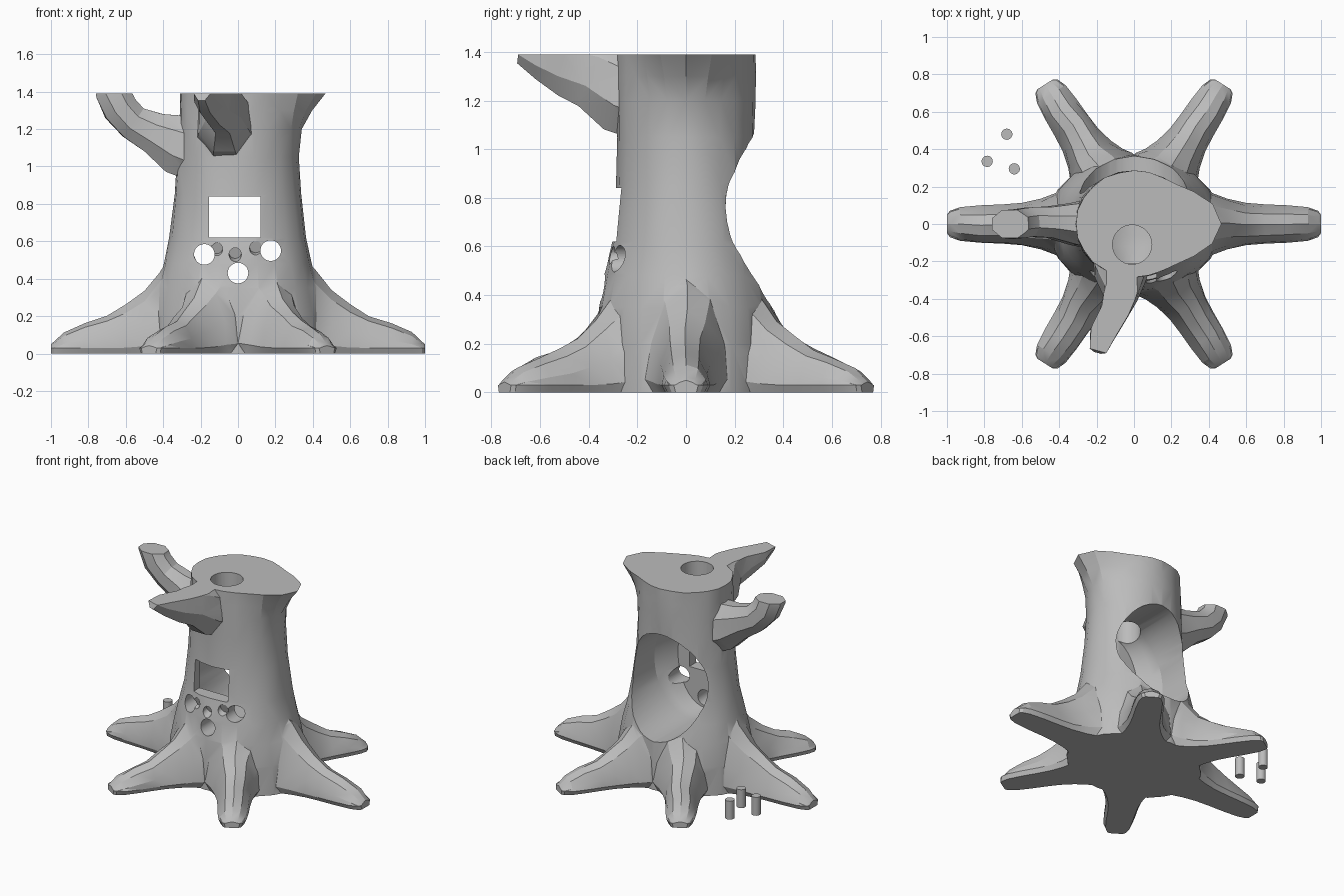
import bpy, bmesh, random
from math import sin, cos, pi, radians
from mathutils import Vector, Matrix

cube = bpy.data.objects.get("Cube")
if cube:
    bpy.data.objects.remove(cube)
random.seed(4)

grey = bpy.data.materials.new("plain_grey")
grey.use_nodes = True
COLOUR = (0.5, 0.5, 0.5, 1)
grey.diffuse_color = COLOUR
grey.node_tree.nodes["Principled BSDF"].inputs["Base Color"].default_value = COLOUR


def loft(name, rings):
    """Closed skin over a list of equally long point rings."""
    bm = bmesh.new()
    loops = [[bm.verts.new(p) for p in ring] for ring in rings]
    n = len(loops[0])
    for a, b in zip(loops, loops[1:]):
        for i in range(n):
            j = (i + 1) % n
            bm.faces.new((a[i], a[j], b[j], b[i]))
    bm.faces.new(loops[0])
    bm.faces.new(loops[-1])
    bmesh.ops.triangulate(bm, faces=bm.faces[:])
    bmesh.ops.recalc_face_normals(bm, faces=bm.faces[:])
    mesh = bpy.data.meshes.new(name)
    bm.to_mesh(mesh)
    bm.free()
    mesh.materials.append(grey)
    obj = bpy.data.objects.new(name, mesh)
    bpy.context.collection.objects.link(obj)
    return obj


def oval(centre, u, v, n, turn=0.0):
    """Ring of points around a centre, spanned by two half axes."""
    return [Vector(centre) + u * cos(2 * pi * i / n + turn) + v * sin(2 * pi * i / n + turn)
            for i in range(n)]


def rod(name, start, end, rx, ry=None, n=32, turn=0.0):
    """Elliptical prism between two points; rx lies along the x axis."""
    d = (Vector(end) - Vector(start)).normalized()
    side = Vector((1, 0, 0))
    up = side.cross(d) * (ry or rx)
    return loft(name, [oval(c, side * rx, up, n, turn) for c in (start, end)])


def combine(target, tool, operation):
    """Boolean the tool into the target, then drop the tool."""
    mod = target.modifiers.new("combine", "BOOLEAN")
    mod.operation, mod.solver, mod.object = operation, "EXACT", tool
    bpy.context.view_layer.objects.active = target
    bpy.ops.object.modifier_apply(modifier=mod.name)
    bpy.data.objects.remove(tool)


# Trunk: stacked ovals (height, half width, half depth, bulge to the side at the top)
SIDES = 24
rings = []
for z, rx, ry, bulge in [(0, .47, .37, 0), (.2, .46, .37, 0), (.35, .432, .36, 0),
                         (.48, .397, .337, 0), (.62, .367, .305, 0), (.85, .34, .285, 0),
                         (1.05, .325, .28, 0), (1.2, .318, .285, .02), (1.3, .312, .285, .085),
                         (1.39, .31, .285, .16), (1.46, .31, .285, .2)]:
    ring = []
    for i in range(SIDES):
        a = 2 * pi * i / SIDES
        k = 1 + random.uniform(-.01, .01)
        grow = bulge * max(0, cos(a)) ** 7
        ring.append((cos(a) * (rx * k + grow), sin(a) * (ry * k + grow), z))
    rings.append(ring)
stump = loft("stump", rings)

# Roots: domed sections (distance, half width, height) running outwards, undersides bevelled
ROOT = [(.12, .2, .62), (.3, .215, .58), (.37, .195, .52), (.42, .165, .45), (.5, .135, .345),
        (.6, .113, .265), (.7, .105, .205), (.82, .1, .165), (.93, .09, .115),
        (.985, .07, .065), (1, .05, .05)]
DOME = [(-.85, 0), (-1, .12), (-.9, .45), (-.55, .85), (0, 1),
        (.55, .85), (.9, .45), (1, .12), (.85, 0)]
for angle, reach, wide, tall in [(0, 1, 1, 1), (180, 1, 1, 1)] + [
        (a, .885, 1, .88) for a in (57.5, 122.5, 237.5, 302.5)]:
    spin = Matrix.Rotation(radians(angle), 3, "Z")
    rings = []
    for d, w, h in ROOT:
        shift = random.uniform(-.01, .01) if d < .9 else 0
        rings.append([spin @ Vector((d * reach, u * w * wide + shift * (v > .3),
                                     v and max(.03, v * tall * h * random.uniform(.95, 1))))
                      for u, v in DOME])
    combine(stump, loft("root", rings), "UNION")


def branch(path, n=8):
    """Tube through (centre, half width, half thickness) stations."""
    rings = []
    for i, (c, w, t) in enumerate(path):
        a = Vector(path[max(i - 1, 0)][0])
        b = Vector(path[min(i + 1, len(path) - 1)][0])
        d = (b - a).normalized()
        side = d.cross(Vector((0, 0, 1))).normalized()
        rings.append(oval(c, side * w, side.cross(d) * t, n, pi / n))
    combine(stump, loft("branch", rings), "UNION")


# Side branch curling upwards, and crooked front branch levelled with the top
branch([((-.15, .0, 1.05), .16, .17), ((-.32, .0, 1.12), .12, .175),
        ((-.45, .01, 1.18), .09, .12), ((-.56, .01, 1.235), .085, .1),
        ((-.63, 0, 1.31), .085, .1), ((-.67, 0, 1.4), .08, .1), ((-.69, 0, 1.48), .07, .09)])
branch([((-.06, -.1, 1.2), .18, .2), ((-.07, -.26, 1.25), .15, .2),
        ((-.07, -.37, 1.32), .1, .17), ((-.11, -.48, 1.355), .08, .15),
        ((-.165, -.58, 1.385), .075, .11), ((-.19, -.67, 1.415), .05, .07)])

# Level the top
combine(stump, rod("top_cutter", (0, 0, 1.39), (0, 0, 2), 2, n=4), "DIFFERENCE")

# Hollow from the back, narrowing towards the front wall; shaft from the top
hollow = [oval((0, y, .7), Vector((rx, 0, 0)), Vector((0, 0, rz)), 40)
          for y, rx, rz in [(-.21, .21, .34), (-.12, .262, .357), (-.06, .29, .363),
                            (.8, .29, .363)]]
combine(stump, loft("hollow_cutter", hollow), "DIFFERENCE")
combine(stump, rod("shaft_cutter", (-.01, -.11, .75), (-.01, -.11, 1.6), .105), "DIFFERENCE")

# Square window and three round holes through the front wall
DIAGONAL = 2 ** .5
combine(stump, rod("window_cutter", (-.0175, -.6, .73), (-.0175, -.1, .73),
                   .1375 * DIAGONAL, .11 * DIAGONAL, 4, pi / 4), "DIFFERENCE")
for x, z in [(-.18, .53), (0, .43), (.175, .55)]:
    combine(stump, rod("hole_cutter", (x, -.6, z), (x, -.1, z), .055), "DIFFERENCE")

# Small blind sockets between them
for x, z in [(-.115, .565), (-.015, .54), (.095, .57)]:
    combine(stump, rod("socket_cutter", (x, -.45, z - .05), (x, -.285, z), .033, n=20),
            "DIFFERENCE")

# Loose pegs standing beside the stump
pegs = [rod("peg", (x, y, .025), (x, y, .155), .03, n=20)
        for x, y in [(-.68, .48), (-.785, .335), (-.64, .295)]]

for obj in [stump] + pegs:
    bpy.ops.object.select_all(action="DESELECT")
    obj.select_set(True)
    bpy.context.view_layer.objects.active = obj
    bpy.ops.object.shade_smooth_by_angle(angle=radians(22))
